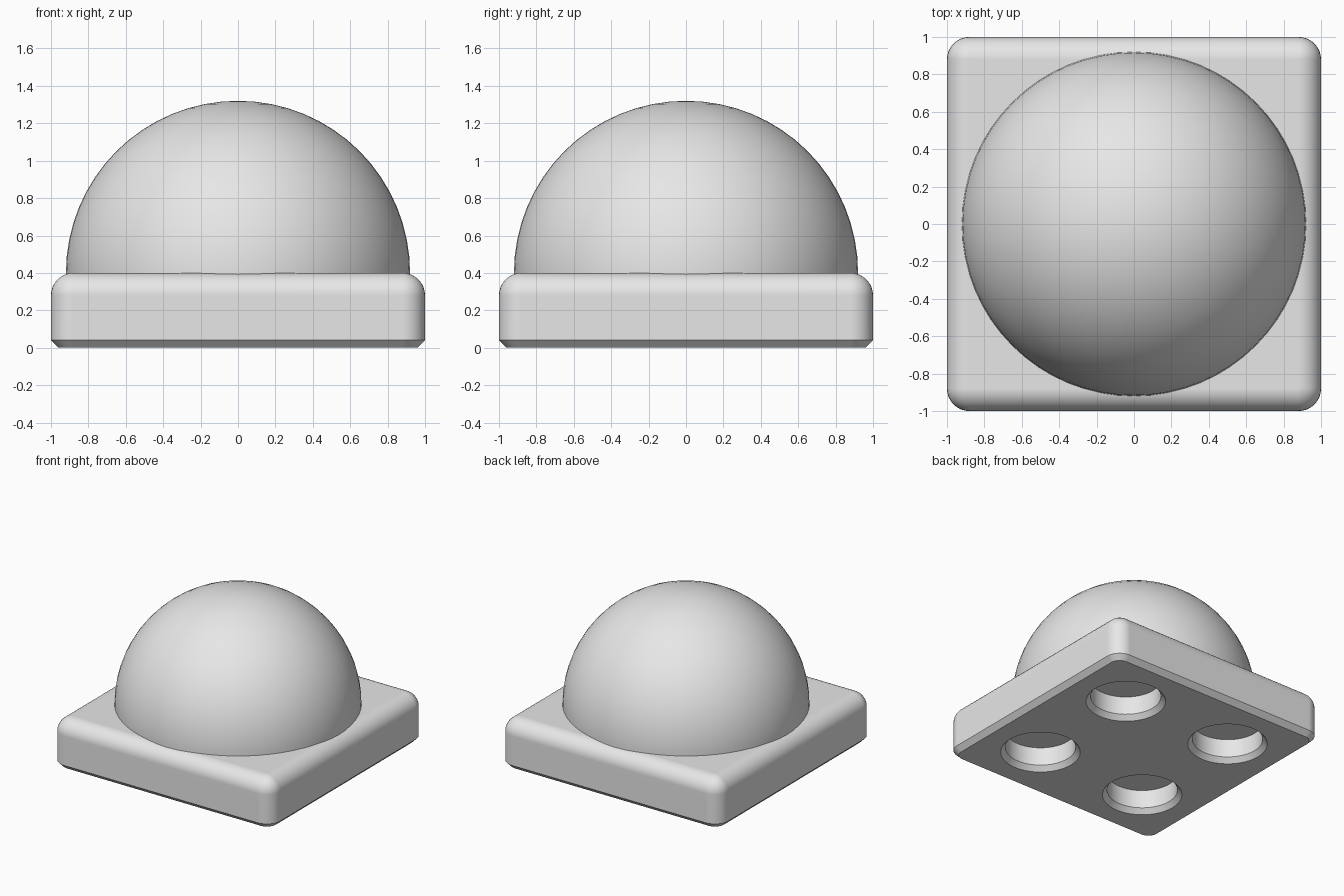
import bpy, bmesh, math

if "Cube" in bpy.data.objects:
    bpy.data.objects.remove(bpy.data.objects["Cube"])

grey = bpy.data.materials.new("light grey")
grey.diffuse_color = (0.8, 0.8, 0.8, 1)
grey.use_nodes = True
grey.node_tree.nodes["Principled BSDF"].inputs["Base Color"].default_value = grey.diffuse_color


def make_object(name, bm):
    bmesh.ops.recalc_face_normals(bm, faces=bm.faces)
    mesh = bpy.data.meshes.new(name)
    bm.to_mesh(mesh)
    bm.free()
    mesh.materials.append(grey)
    obj = bpy.data.objects.new(name, mesh)
    bpy.context.collection.objects.link(obj)
    return obj


def activate(obj):
    bpy.ops.object.select_all(action='DESELECT')
    obj.select_set(True)
    bpy.context.view_layer.objects.active = obj


def loft(bm, rings):
    """Bridge closed rings of equal length and cap both ends."""
    loops = [[bm.verts.new(p) for p in ring] for ring in rings]
    for a, b in zip(loops, loops[1:]):
        for i in range(len(a)):
            j = (i + 1) % len(a)
            bm.faces.new((a[i], a[j], b[j], b[i]))
    bm.faces.new(loops[0][::-1])
    bm.faces.new(loops[-1])


def circle(x, y, r, z, n=48):
    return [(x + r * math.cos(2 * math.pi * i / n),
             y + r * math.sin(2 * math.pi * i / n), z) for i in range(n)]


ROUND = 0.12
HEIGHT = 0.4


def rounded_square(inset, z, steps=8):
    """Square of half-width 1 - inset with concentric rounded corners."""
    r = max(ROUND - inset, 0.0005)
    c = 1 - ROUND
    points = []
    for k, (sx, sy) in enumerate(((1, 1), (-1, 1), (-1, -1), (1, -1))):
        for i in range(steps + 1):
            a = math.pi / 2 * (k + i / steps)
            points.append((sx * c + r * math.cos(a), sy * c + r * math.sin(a), z))
    return points


# Base: chamfered below, rounded on top
profile = [(0.04, 0), (0, 0.04)]
for i in range(9):
    a = math.pi / 2 * i / 8
    profile.append((ROUND * (1 - math.cos(a)), HEIGHT - ROUND + ROUND * math.sin(a)))
bm = bmesh.new()
loft(bm, [rounded_square(inset, z) for inset, z in profile])
bmesh.ops.remove_doubles(bm, verts=bm.verts, dist=0.002)
base = make_object("base", bm)

# Four chamfered sockets in the underside
bm = bmesh.new()
for x in (-0.5, 0.5):
    for y in (-0.5, 0.5):
        loft(bm, [circle(x, y, r, z) for r, z in
                  ((0.335, -0.04), (0.265, 0.04), (0.265, 0.19))])
cutter = make_object("socket_cutter", bm)
cutter.hide_render = True

activate(base)
cut = base.modifiers.new("sockets", 'BOOLEAN')
cut.operation = 'DIFFERENCE'
cut.solver = 'EXACT'
cut.object = cutter
bpy.ops.object.modifier_apply(modifier=cut.name)
bpy.data.objects.remove(cutter)

# Dome: upper half of a sphere, sunk slightly into the base
bm = bmesh.new()
bmesh.ops.create_uvsphere(bm, u_segments=64, v_segments=32, radius=0.92)
bmesh.ops.translate(bm, verts=bm.verts, vec=(0, 0, HEIGHT))
cut_geom = bm.verts[:] + bm.edges[:] + bm.faces[:]
bmesh.ops.bisect_plane(bm, geom=cut_geom, plane_co=(0, 0, HEIGHT - 0.05),
                       plane_no=(0, 0, 1), clear_inner=True)
bmesh.ops.holes_fill(bm, edges=[e for e in bm.edges if e.is_boundary], sides=0)
dome = make_object("dome", bm)

# Smooth shading with crisp chamfers and flat panels
for obj in (base, dome):
    activate(obj)
    bpy.ops.object.shade_smooth_by_angle(angle=math.radians(30))
weighted = base.modifiers.new("weighted_normals", 'WEIGHTED_NORMAL')
weighted.keep_sharp = True
